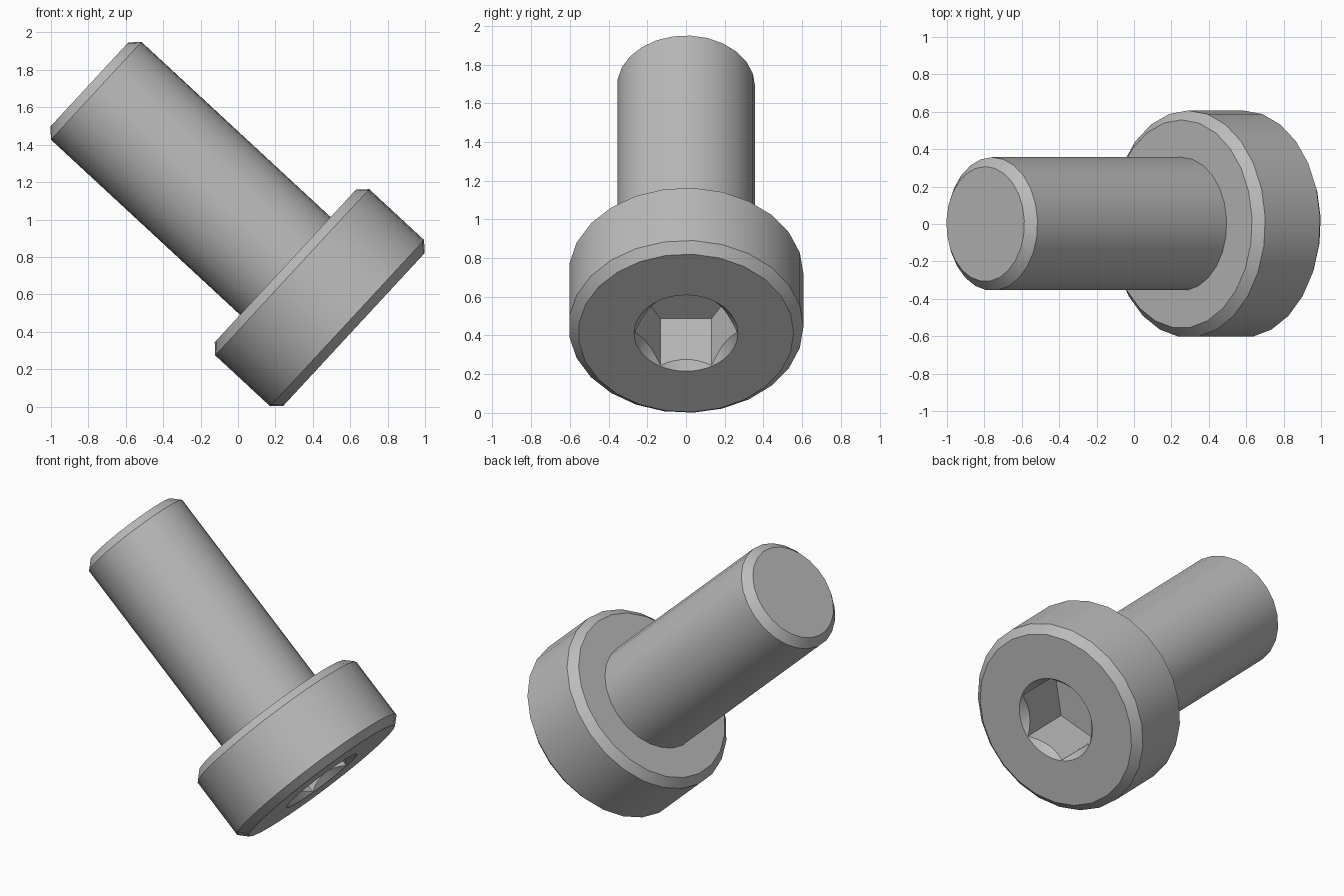
import bpy, bmesh
from math import radians, sin, cos, pi
from mathutils import Matrix

cube = bpy.data.objects.get("Cube")
if cube:
    bpy.data.objects.remove(cube, do_unlink=True)

# Material
steel = bpy.data.materials.new("grey steel")
steel.use_nodes = True
steel.diffuse_color = (0.5, 0.5, 0.5, 1)
steel.node_tree.nodes["Principled BSDF"].inputs["Base Color"].default_value = (0.5, 0.5, 0.5, 1)


def lathe(name, profile, sides):
    """Closed solid of stacked rings (radius, height), one corner on +y."""
    bm = bmesh.new()
    rings = []
    for r, z in profile:
        rings.append([bm.verts.new((r * cos(pi / 2 + 2 * pi * i / sides),
                                    r * sin(pi / 2 + 2 * pi * i / sides), z))
                      for i in range(sides)])
    for low, high in zip(rings, rings[1:]):
        for i in range(sides):
            j = (i + 1) % sides
            bm.faces.new((low[i], low[j], high[j], high[i]))
    bm.faces.new(rings[0][::-1])
    bm.faces.new(rings[-1])
    bmesh.ops.recalc_face_normals(bm, faces=bm.faces)
    mesh = bpy.data.meshes.new(name)
    bm.to_mesh(mesh)
    bm.free()
    mesh.materials.append(steel)
    obj = bpy.data.objects.new(name, mesh)
    bpy.context.collection.objects.link(obj)
    return obj


# Chamfered head and shank in one turned profile
HEAD_R, HEAD_H, SHANK_R, LENGTH, CHAMFER = 0.607, 0.5, 0.357, 1.928, 0.05
screw = lathe("socket_screw", [
    (HEAD_R - CHAMFER, 0), (HEAD_R, CHAMFER),
    (HEAD_R, HEAD_H - CHAMFER), (HEAD_R - CHAMFER, HEAD_H),
    (SHANK_R, HEAD_H), (SHANK_R, LENGTH - CHAMFER),
    (SHANK_R - CHAMFER, LENGTH)], 25)

# Hexagonal socket, then its conical lead-in
cutters = [
    lathe("hex_socket_cutter", [(0.265, -0.1), (0.265, 0.36)], 6),
    lathe("lead_in_cutter", [(0.308, -0.05), (0.268, 0), (0.204, 0.08)], 48),
]
bpy.context.view_layer.objects.active = screw
screw.select_set(True)
for cutter in cutters:
    mod = screw.modifiers.new(cutter.name, 'BOOLEAN')
    mod.operation = 'DIFFERENCE'
    mod.solver = 'EXACT'
    mod.object = cutter
    cutter.hide_render = True
    bpy.ops.object.modifier_apply(modifier=mod.name)
for cutter in cutters:
    bpy.data.objects.remove(cutter, do_unlink=True)

# Smooth round walls, crisp edges
bpy.ops.object.shade_smooth_by_angle(angle=radians(25))

# Lean the screw on the rim of its head
screw.matrix_world = Matrix.Translation((0.62, 0, 0.412)) @ Matrix.Rotation(radians(-47.2), 4, 'Y')
